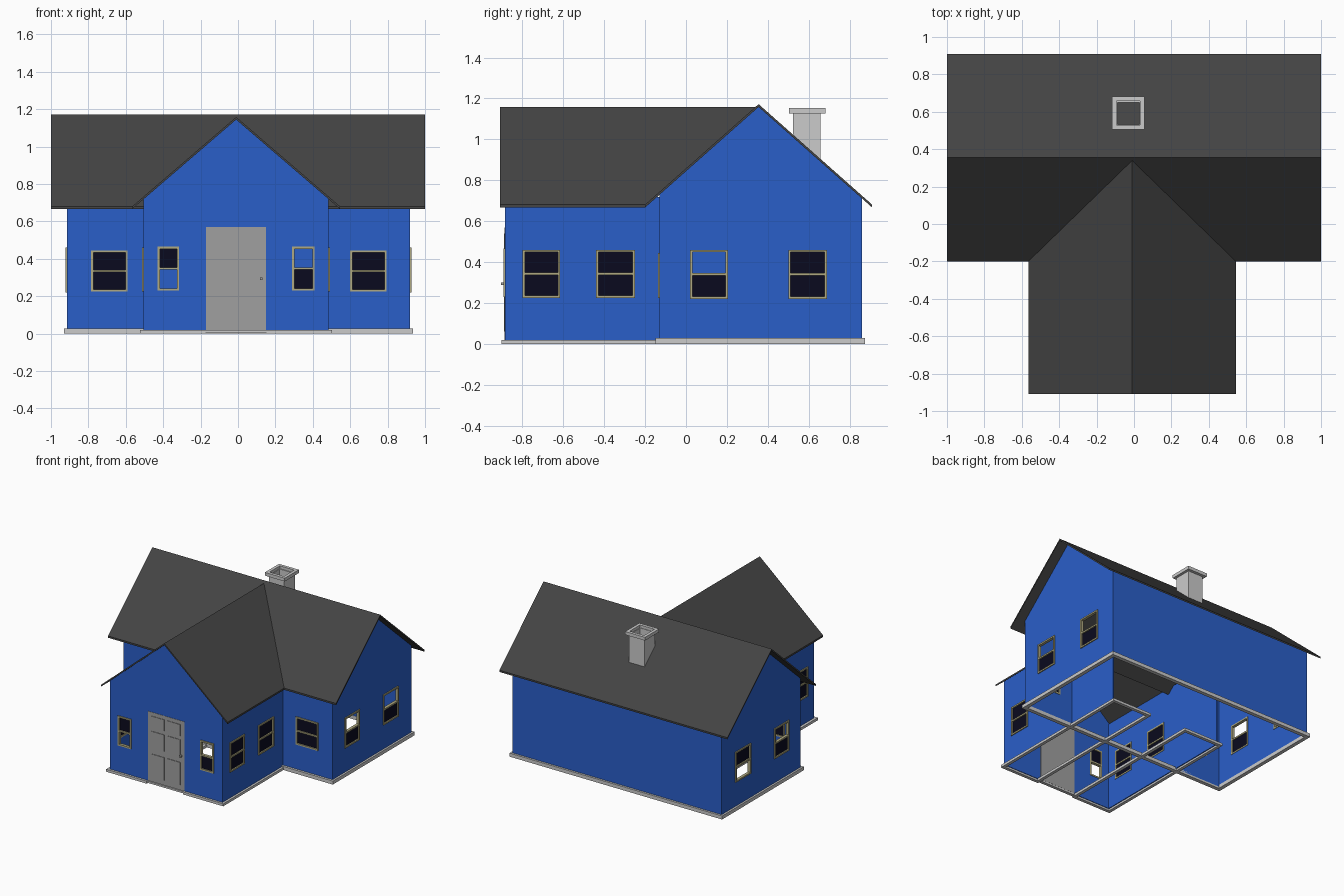
import bpy
import bmesh
from mathutils import Vector

cube = bpy.data.objects.get("Cube")
if cube:
    bpy.data.objects.remove(cube, do_unlink=True)


def material(name, r, g, b):
    m = bpy.data.materials.new(name)
    m.use_nodes = True
    m.diffuse_color = (r, g, b, 1)
    m.node_tree.nodes["Principled BSDF"].inputs["Base Color"].default_value = (r, g, b, 1)
    return m


BLUE = material("wall_blue", 0.023, 0.114, 0.584)
ROOF = material("roof_charcoal", 0.058, 0.058, 0.058)
STONE = material("pale_stone", 0.6, 0.6, 0.6)
DOOR = material("door_grey", 0.352, 0.352, 0.352)
TRIM = material("window_beige", 0.434, 0.402, 0.223)
GLASS = material("glass_navy", 0.003, 0.003, 0.013)


def finish(bm, name, mat):
    bmesh.ops.recalc_face_normals(bm, faces=bm.faces)
    mesh = bpy.data.meshes.new(name)
    bm.to_mesh(mesh)
    bm.free()
    mesh.materials.append(mat)
    obj = bpy.data.objects.new(name, mesh)
    bpy.context.scene.collection.objects.link(obj)
    return obj


def add_box(bm, a, b):
    verts = bmesh.ops.create_cube(bm, size=1)["verts"]
    for v in verts:
        v.co = [(p + q) / 2 + c * abs(q - p) for p, q, c in zip(a, b, v.co)]


def boxes(name, mat, pairs):
    bm = bmesh.new()
    for a, b in pairs:
        add_box(bm, a, b)
    return finish(bm, name, mat)


def ring(x0, x1, y0, y1, z0, z1, w):
    """Four boxes around a rectangle."""
    return [((x0, y0, z0), (x1, y0 + w, z1)), ((x0, y1 - w, z0), (x1, y1, z1)),
            ((x0, y0 + w, z0), (x0 + w, y1 - w, z1)),
            ((x1 - w, y0 + w, z0), (x1, y1 - w, z1))]


# Each wall face maps (along, height, outward depth) to the model
def facing_y(y, s):
    return lambda u, z, d: (u, y + s * d, z)


def facing_x(x, s):
    return lambda u, z, d: (x + s * d, u, z)


WALL = 0.012


def wall(name, face, outline, holes=()):
    """Flat panel with rectangular openings, given thickness inward."""
    bm = bmesh.new()
    loops = [outline] + [[(a, c), (b, c), (b, d), (a, d)] for a, b, c, d in holes]
    for loop in loops:
        vs = [bm.verts.new(face(u, z, 0)) for u, z in loop]
        for i, v in enumerate(vs):
            bm.edges.new((v, vs[i - 1]))
    out = Vector(face(0, 0, 1)) - Vector(face(0, 0, 0))
    bmesh.ops.triangle_fill(bm, use_beauty=True, edges=bm.edges[:], normal=out)
    new = bmesh.ops.extrude_face_region(bm, geom=bm.faces[:])["geom"]
    moved = [g for g in new if isinstance(g, bmesh.types.BMVert)]
    bmesh.ops.translate(bm, verts=moved, vec=-out * WALL)
    return finish(bm, name, BLUE)


def window(name, face, hole, panes="both"):
    """Sash window: frame, middle rail and one or two panes."""
    a, b, c, d = hole
    t, mid = 0.012, (c + d) / 2
    bars = [(a, b, c, c + t), (a, b, d - t, d), (a, a + t, c, d), (b - t, b, c, d),
            (a, b, mid - t / 2, mid + t / 2)]
    boxes(name + "_frame", TRIM,
          [(face(p, r, -WALL - 0.003), face(q, s, 0.008)) for p, q, r, s in bars])
    glass = []
    if panes != "upper":
        glass.append((face(a, c, -0.008), face(b, mid, -0.002)))
    if panes != "lower":
        glass.append((face(a, mid, -0.008), face(b, d, -0.002)))
    boxes(name + "_glass", GLASS, glass)


# Leading dimensions
XL, XR, YF, YB = -0.915, 0.92, -0.13, 0.86
WL, WR, WF, WB = -0.505, 0.485, -0.885, 0.34
RIDGE_Y, RIDGE_X, THICK = 0.355, -0.01, 0.014


def main_z(x, y):
    return 1.172 - 0.885 * abs(y - RIDGE_Y)


def wing_z(x, y):
    return 1.158 - 0.86 * abs(x - RIDGE_X)


def roof(name, height, plan):
    bm = bmesh.new()
    top = [bm.verts.new((x, y, height(x, y))) for x, y in plan]
    low = [bm.verts.new((x, y, height(x, y) - THICK)) for x, y in plan]
    bm.faces.new(top)
    bm.faces.new(low[::-1])
    for i in range(len(plan)):
        bm.faces.new((top[i - 1], top[i], low[i], low[i - 1]))
    finish(bm, name, ROOF)


# Roofs
for label, eave in (("front", -0.2), ("back", 0.91)):
    roof("main_roof_" + label, main_z, [(-1, RIDGE_Y), (1, RIDGE_Y), (1, eave), (-1, eave)])
for label, eave in (("right", -0.565), ("left", 0.545)):
    roof("wing_roof_" + label, wing_z,
         [(RIDGE_X, -0.91), (eave, -0.91), (eave, -0.2), (RIDGE_X, 0.34)])

# Main block gables with their windows
BASE = 0.015
eave_f, eave_b = main_z(0, YF) - THICK, main_z(0, YB) - THICK
gable = [(YF, BASE), (YB, BASE), (YB, eave_b), (RIDGE_Y, 1.172 - THICK), (YF, eave_f)]
gable_holes = [(0.02, 0.205, 0.22, 0.46), (0.5, 0.69, 0.22, 0.46)]
for label, x, s, panes in (("left", XR, 1, ("lower", "lower")),
                           ("right", XL, -1, ("lower", "upper"))):
    face = facing_x(x, s)
    wall("main_gable_" + label, face, gable, gable_holes)
    for i, hole in enumerate(gable_holes):
        window(f"main_{label}_window_{i + 1}", face, hole, panes[i])

# Main block front and back walls
front = facing_y(YF, -1)
for label, a, b, hole in (("right", XL, WL, (-0.785, -0.59, 0.225, 0.445)),
                          ("left", WR, XR, (0.6, 0.795, 0.225, 0.445))):
    wall("main_front_" + label, front,
         [(a, BASE), (b, BASE), (b, eave_f), (a, eave_f)], [hole])
    window("main_front_window_" + label, front, hole)
wall("main_back", facing_y(YB, 1),
     [(XL, BASE), (XR, BASE), (XR, eave_b), (XL, eave_b)])

# Wing side walls, running on into the main block
wing_holes = [(-0.8, -0.615, 0.225, 0.46), (-0.44, -0.25, 0.225, 0.46)]
for label, x, s in (("left", WR, 1), ("right", WL, -1)):
    face, top = facing_x(x, s), wing_z(x, 0) - THICK
    wall("wing_side_" + label, face,
         [(WF, BASE), (WB, BASE), (WB, top), (WF, top)], wing_holes)
    for i, hole in enumerate(wing_holes):
        window(f"wing_{label}_window_{i + 1}", face, hole)

# Wing front gable with door opening
face = facing_y(WF, -1)
door = (-0.17, 0.15, 0.02, 0.57)
right_hole, left_hole = (-0.43, -0.315, 0.23, 0.465), (0.29, 0.41, 0.23, 0.465)
wall("wing_front", face,
     [(WL, BASE), (WR, BASE), (WR, wing_z(WR, 0) - THICK), (RIDGE_X, 1.158 - THICK),
      (WL, wing_z(WL, 0) - THICK)], [door, right_hole, left_hole])
window("wing_front_window_right", face, right_hole, "upper")
window("wing_front_window_left", face, left_hole, "lower")

# Door with raised panels and knob
a, b, c, d = door
boxes("door", DOOR, [(face(a, c, -0.014), face(b, d, 0.002))])
panels = []
for x in (a + 0.035, RIDGE_X + 0.015):
    for low, high in ((0.06, 0.24), (0.29, 0.42), (0.45, 0.54)):
        panels.append((face(x, low, 0.002), face(x + 0.11, high, 0.006)))
boxes("door_panels", DOOR, panels)
boxes("door_knob", DOOR, [(face(0.118, 0.287, 0), face(0.132, 0.301, 0.02))])

# Foundation curbs
boxes("main_foundation", STONE, ring(-0.93, 0.935, -0.148, 0.876, 0, 0.028, 0.03))
boxes("wing_foundation_right", STONE, ring(-0.525, a, -0.902, 0.37, 0, 0.02, 0.025))
boxes("wing_foundation_left", STONE, ring(b, 0.502, -0.902, 0.37, 0, 0.02, 0.025))
boxes("door_sill", STONE, [((a, -0.897, 0.006), (b, -0.872, 0.02))])

# Hollow chimney with a cap, its foot following the roof slope
shaft = boxes("chimney_shaft", STONE, ring(-0.097, 0.037, 0.524, 0.658, 0.8, 1.13, 0.008))
for v in shaft.data.vertices:
    if v.co.z < 1:
        v.co.z = main_z(0, v.co.y) - 0.01
boxes("chimney_cap", STONE, ring(-0.117, 0.057, 0.504, 0.681, 1.126, 1.152, 0.024))
